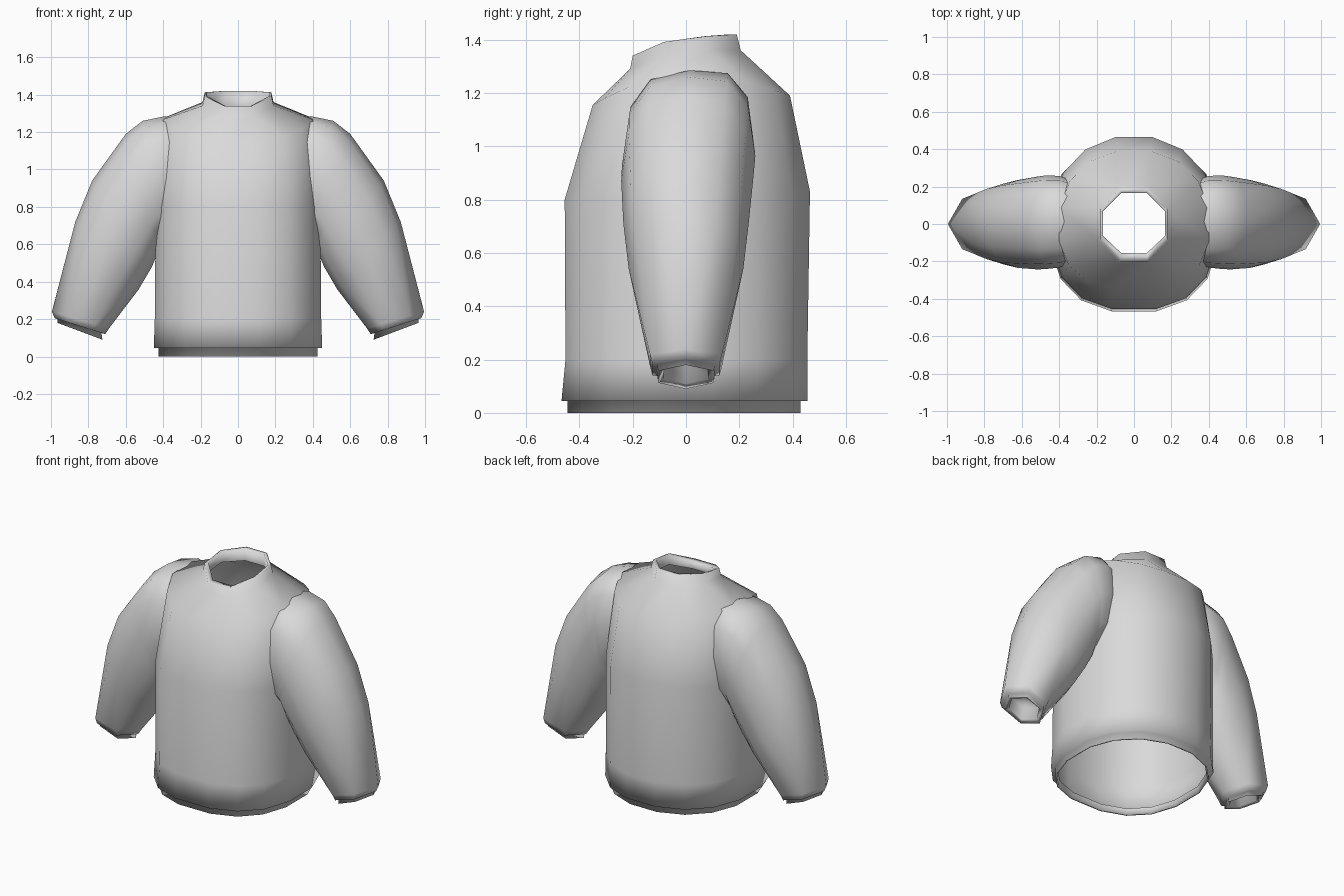
import bpy
import bmesh
from math import sin, cos, pi, copysign

cube = bpy.data.objects.get("Cube")
if cube:
    bpy.data.objects.remove(cube, do_unlink=True)

# Single knit colour
grey = bpy.data.materials.new("grey_knit")
grey.use_nodes = True
grey.diffuse_color = (0.7, 0.7, 0.7, 1)
bsdf = next(n for n in grey.node_tree.nodes if n.type == 'BSDF_PRINCIPLED')
bsdf.inputs["Base Color"].default_value = (0.7, 0.7, 0.7, 1)
bsdf.inputs["Roughness"].default_value = 0.8


def loft(name, rings, close_end=False):
    """Skin a list of equal-length point rings into a smooth shaded tube."""
    bm = bmesh.new()
    loops = [[bm.verts.new(p) for p in ring] for ring in rings]
    n = len(loops[0])
    for a, b in zip(loops, loops[1:]):
        for i in range(n):
            j = (i + 1) % n
            bm.faces.new((a[i], a[j], b[j], b[i]))
    if close_end:
        bm.faces.new(loops[-1])
    bmesh.ops.remove_doubles(bm, verts=bm.verts[:], dist=0.0005)
    bmesh.ops.recalc_face_normals(bm, faces=bm.faces[:])
    for face in bm.faces:
        face.smooth = True
    mesh = bpy.data.meshes.new(name)
    bm.to_mesh(mesh)
    bm.free()
    mesh.materials.append(grey)
    obj = bpy.data.objects.new(name, mesh)
    bpy.context.collection.objects.link(obj)


def spow(t, power):
    """Power that keeps the sign."""
    return copysign(abs(t) ** power, t)


SIDES = 16


def body_ring(half_x, front, back, z_front, z_side, z_back, octagon=False):
    """Rounded ring whose front, sides and back sit at their own heights."""
    pts = []
    for i in range(SIDES):
        k = (i // 2 * 2 + 1) / SIDES if octagon else (i + 0.5) / SIDES
        c, s = cos(2 * pi * k), sin(2 * pi * k)
        # The front is fuller than the back
        power = 1 if octagon else 0.93 if s > 0 else 0.82
        peak = cos(pi / 8) if octagon else cos(pi / SIDES) ** power
        x = spow(c, power) / peak
        y = abs(s) ** power / peak
        z_end = z_back if s > 0 else z_front
        z = z_side + (z_end - z_side) * min(1, y) ** 1.5
        pts.append((x * half_x, y * (back if s > 0 else front), z))
    return pts


# Body: one shell from the folded waistband and hem step to the collar lip
loft("body", [
    body_ring(0.41, -0.43, 0.415, 0.04, 0.04, 0.04),
    body_ring(0.415, -0.435, 0.42, 0, 0, 0),
    body_ring(0.425, -0.445, 0.43, 0, 0, 0),
    body_ring(0.425, -0.445, 0.43, 0.045, 0.045, 0.045),
    body_ring(0.45, -0.467, 0.455, 0.045, 0.045, 0.045),
    body_ring(0.445, -0.452, 0.455, 0.2, 0.2, 0.2),
    body_ring(0.44, -0.455, 0.465, 0.8, 0.8, 0.83),
    body_ring(0.40, -0.35, 0.39, 1.155, 1.285, 1.19),
    body_ring(0.19, -0.21, 0.205, 1.29, 1.36, 1.36, True),
    body_ring(0.178, -0.20, 0.19, 1.34, 1.41, 1.42, True),
    body_ring(0.165, -0.155, 0.165, 1.34, 1.41, 1.42, True),
    body_ring(0.168, -0.165, 0.17, 1.29, 1.34, 1.34, True),
])

SLEEVE_SIDES = 12


def sleeve_ring(side, outer, inner, half_y, skew, power, hexagon=False):
    """Section between outer and inner edge points (x, z).

    Low power makes it boxy; skew lifts its back half."""
    mid = [(p + q) / 2 for p, q in zip(outer, inner)]
    arm = [(p - q) / 2 for p, q in zip(outer, inner)]
    pts = []
    for i in range(SLEEVE_SIDES):
        a = 2 * pi * (i // 2 * 2 if hexagon else i) / SLEEVE_SIDES
        v = spow(sin(a), power)
        u = spow(cos(a), power) + skew * max(0, v)
        pts.append((side * (mid[0] + u * arm[0]), v * half_y + skew * 0.1,
                    mid[1] + u * arm[1]))
    return pts


# Sleeve sections from armhole to hem, then the hollow six-sided cuff
SLEEVE = [
    ((0.34, 1.275), (0.37, 0.64), 0.228, 0.12, 0.76),
    ((0.39, 1.285), (0.41, 0.62), 0.245, 0.12, 0.76),
    ((0.51, 1.26), (0.42, 0.60), 0.25, 0.1, 0.8),
    ((0.60, 1.19), (0.43, 0.55), 0.248, 0.05, 0.85),
    ((0.78, 0.94), (0.46, 0.48), 0.235, 0, 0.9),
    ((0.87, 0.72), (0.53, 0.36), 0.215, 0, 0.95),
    ((0.995, 0.24), (0.69, 0.15), 0.155, 0, 1, True),
    ((0.98, 0.205), (0.71, 0.12), 0.145, 0, 1, True),
    ((0.965, 0.20), (0.73, 0.125), 0.125, 0, 1, True),
    ((0.965, 0.18), (0.725, 0.09), 0.12, 0, 1, True),
    ((0.94, 0.18), (0.75, 0.11), 0.095, 0, 1, True),
    ((0.93, 0.26), (0.74, 0.19), 0.09, 0, 1, True),
]

for side, label in ((1, "left"), (-1, "right")):
    loft(label + "_sleeve", [sleeve_ring(side, *r) for r in SLEEVE], close_end=True)
